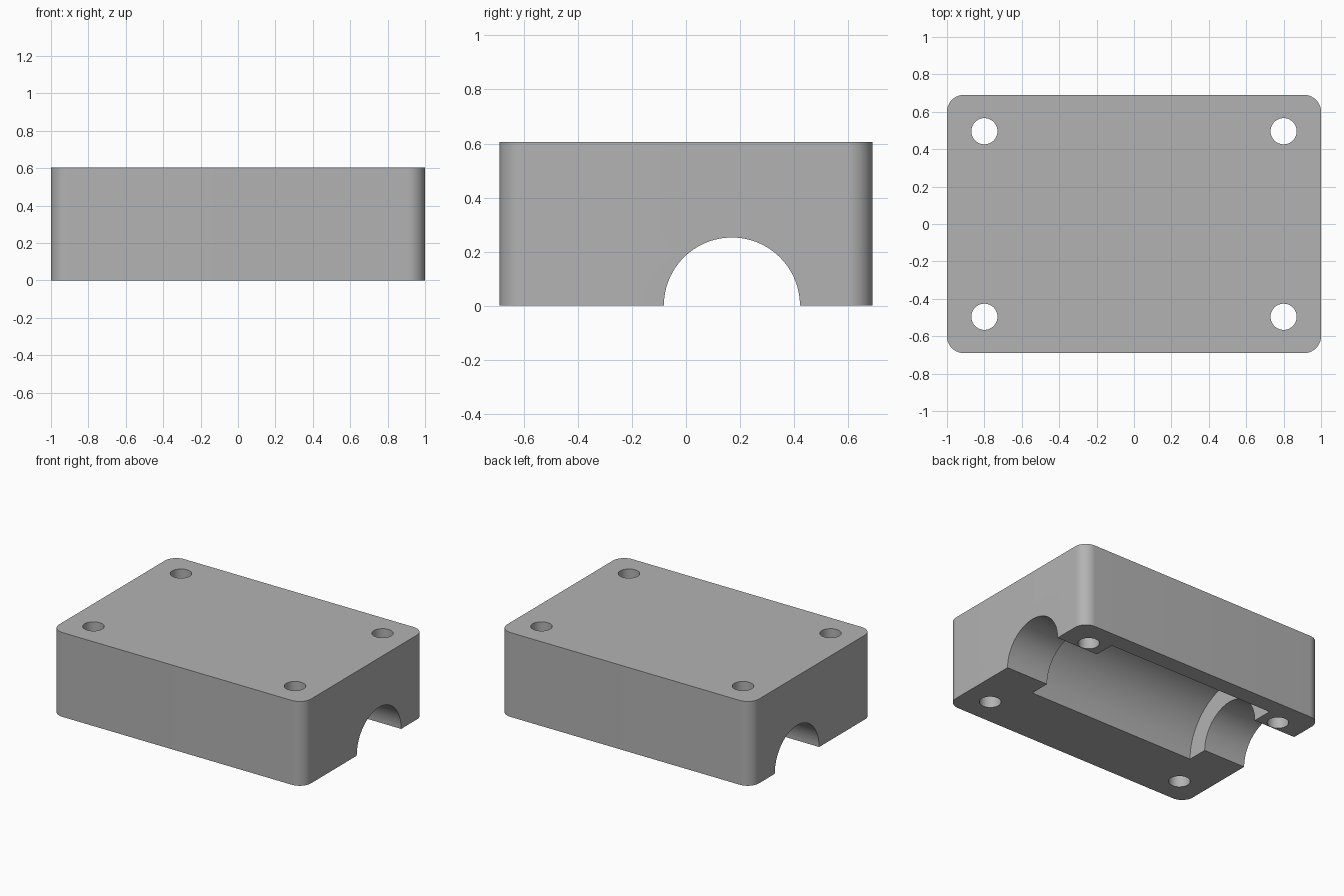
import bpy
import bmesh
import math

cube = bpy.data.objects.get("Cube")
if cube:
    bpy.data.objects.remove(cube, do_unlink=True)

HALF_X, HALF_Y, HEIGHT, CORNER = 1.0, 0.69, 0.605, 0.09
BORE_Y = 0.17

grey = bpy.data.materials.new("mid grey")
grey.use_nodes = True
colour = (0.45, 0.45, 0.45, 1)
grey.diffuse_color = colour
grey.node_tree.nodes["Principled BSDF"].inputs["Base Color"].default_value = colour


def rounded_block(name):
    """Upright block with rounded vertical corners."""
    bm = bmesh.new()
    outline = []
    for quarter, (sx, sy) in enumerate([(1, 1), (-1, 1), (-1, -1), (1, -1)]):
        for step in range(17):
            a = math.pi / 2 * (quarter + step / 16)
            outline.append(bm.verts.new((sx * (HALF_X - CORNER) + CORNER * math.cos(a),
                                         sy * (HALF_Y - CORNER) + CORNER * math.sin(a), 0)))
    base = bm.faces.new(outline)
    top = bmesh.ops.extrude_face_region(bm, geom=[base])["geom"]
    bmesh.ops.translate(bm, vec=(0, 0, HEIGHT),
                        verts=[v for v in top if isinstance(v, bmesh.types.BMVert)])
    bmesh.ops.recalc_face_normals(bm, faces=bm.faces)
    mesh = bpy.data.meshes.new(name)
    bm.to_mesh(mesh)
    bm.free()
    obj = bpy.data.objects.new(name, mesh)
    bpy.context.collection.objects.link(obj)
    mesh.materials.append(grey)
    return obj


def cut_cylinder(target, name, radius, depth, location, rotation=(0, 0, 0), sides=96):
    """Subtract a cylinder from the target, then discard the cutter."""
    bpy.ops.mesh.primitive_cylinder_add(vertices=sides, radius=radius, depth=depth,
                                        location=location, rotation=rotation)
    cutter = bpy.context.object
    cutter.name = name
    cutter.hide_render = True
    cutter.data.materials.append(grey)
    mod = target.modifiers.new(name, "BOOLEAN")
    mod.operation = "DIFFERENCE"
    mod.solver = "EXACT"
    mod.object = cutter
    bpy.context.view_layer.objects.active = target
    bpy.ops.object.modifier_apply(modifier=mod.name)
    bpy.data.objects.remove(cutter, do_unlink=True)


# Housing block
housing = rounded_block("bearing_housing")

# Shaft channel through the underside, with a wider seat in the middle
along_x = (0, math.pi / 2, 0)
cut_cylinder(housing, "shaft_channel", 0.252, 2.4, (0, BORE_Y, 0), along_x)
cut_cylinder(housing, "bearing_seat", 0.4, 1.333, (0, BORE_Y, 0), along_x)

# Four bolt holes
for sx in (-1, 1):
    for sy in (-1, 1):
        cut_cylinder(housing, "bolt_hole", 0.07, 2, (sx * 0.8, sy * 0.496, HEIGHT / 2), sides=48)

# Smooth curved walls, sharp edges kept
bpy.ops.object.select_all(action="DESELECT")
housing.select_set(True)
bpy.context.view_layer.objects.active = housing
bpy.ops.object.shade_smooth_by_angle(angle=math.radians(30))
